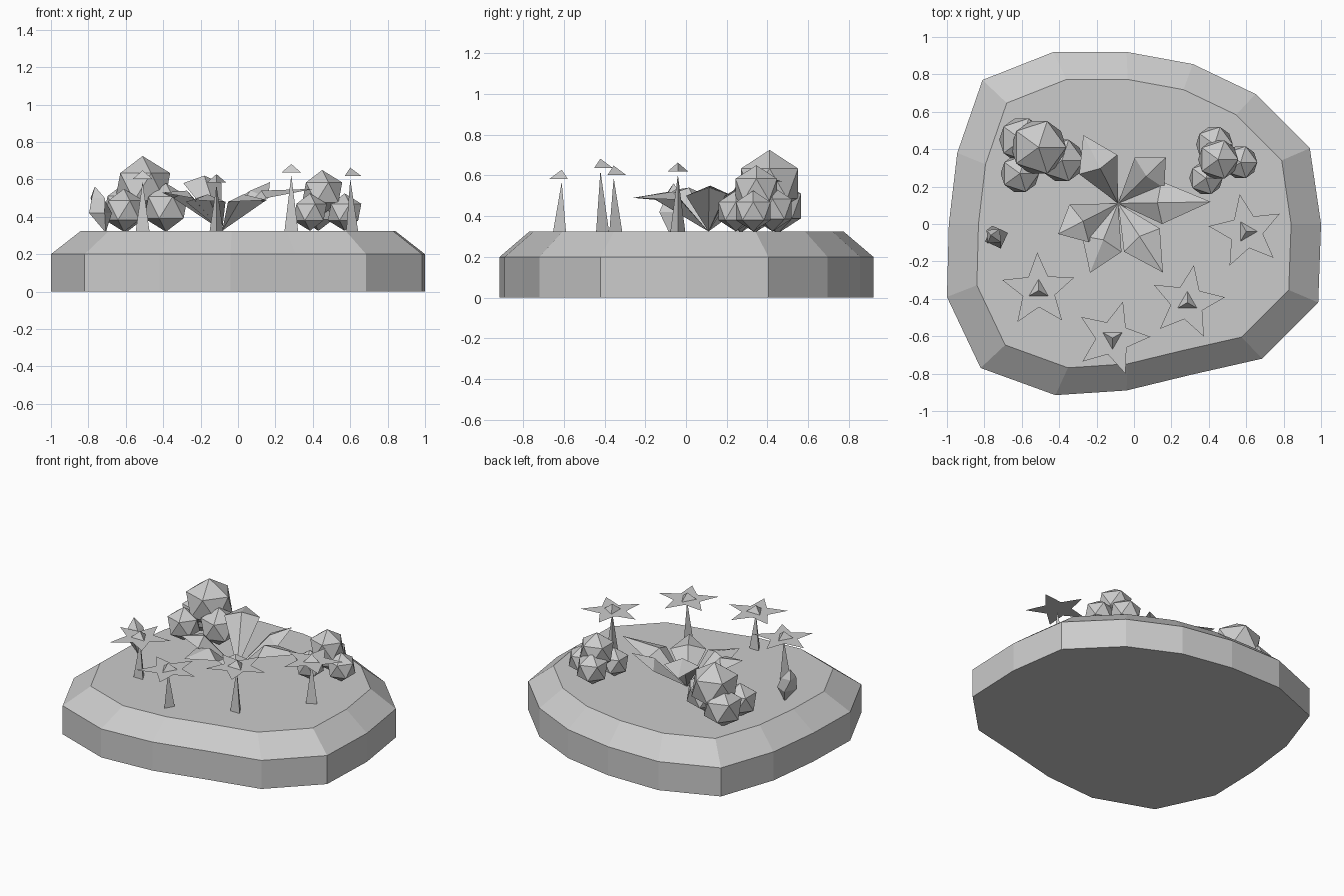
import bpy, bmesh
from math import sin, cos, radians, pi
from mathutils import Vector

if "Cube" in bpy.data.objects:
    bpy.data.objects.remove(bpy.data.objects["Cube"])

GREY = (0.6, 0.6, 0.6, 1)
mat = bpy.data.materials.new("plain_grey")
mat.use_nodes = True
mat.diffuse_color = GREY
next(n for n in mat.node_tree.nodes if n.type == 'BSDF_PRINCIPLED').inputs["Base Color"].default_value = GREY

GROUND = 0.325


def finish(name, bm):
    mesh = bpy.data.meshes.new(name)
    bm.to_mesh(mesh)
    bm.free()
    mesh.materials.append(mat)
    obj = bpy.data.objects.new(name, mesh)
    bpy.context.collection.objects.link(obj)
    return obj


def loft(name, rings, cap_bottom=True, cap_top=True):
    """Skin a list of equal-length point rings."""
    bm = bmesh.new()
    loops = [[bm.verts.new(p) for p in ring] for ring in rings]
    n = len(loops[0])
    for low, high in zip(loops, loops[1:]):
        for i in range(n):
            j = (i + 1) % n
            bm.faces.new((low[i], low[j], high[j], high[i]))
    if cap_bottom:
        bm.faces.new(loops[0][::-1])
    if cap_top:
        bm.faces.new(loops[-1])
    bmesh.ops.remove_doubles(bm, verts=bm.verts, dist=0.0005)
    bmesh.ops.recalc_face_normals(bm, faces=bm.faces)
    return finish(name, bm)


def ring(x, y, z, r, n, turn=0):
    return [(x + r * cos(radians(turn) + 2 * pi * i / n),
             y + r * sin(radians(turn) + 2 * pi * i / n), z) for i in range(n)]


# Ground slab with a bevelled shoulder
outline = [(-0.43, 0.92), (-0.81, 0.77), (-0.945, 0.38), (-0.99, 0), (-1, -0.39),
           (-0.82, -0.77), (-0.42, -0.915), (-0.04, -0.89), (0.31, -0.805),
           (0.685, -0.72), (0.985, -0.42), (1, 0), (0.94, 0.405), (0.65, 0.695),
           (0.315, 0.855), (-0.04, 0.92)]
loft("ground_slab", [[(x * s, y * s, z) for x, y in outline]
                     for s, z in ((1, 0), (1, 0.2), (0.84, GROUND))])


# Bushes: clumps of faceted balls
def bush(name, balls):
    for i, (x, y, z, r) in enumerate(balls):
        bm = bmesh.new()
        bmesh.ops.create_icosphere(bm, subdivisions=1, radius=r)
        bmesh.ops.rotate(bm, verts=bm.verts, cent=(0, 0, 0),
                         matrix=Vector((0, 0, 1)).rotation_difference(Vector((0, 0, 1))).to_matrix())
        finish(f"{name}_ball_{i + 1}", bm).location = (x, y, z)


bush("right_bush", [(-0.51, 0.41, 0.56, 0.165), (-0.6, 0.45, 0.45, 0.135),
                    (-0.61, 0.27, 0.435, 0.115), (-0.385, 0.34, 0.45, 0.13)])
bush("left_bush", [(0.45, 0.345, 0.53, 0.12), (0.43, 0.425, 0.435, 0.11),
                   (0.57, 0.33, 0.425, 0.1), (0.385, 0.245, 0.425, 0.1)])


# Flowers: tapering stem, flat star bloom, small pyramid heart
def flower(name, x, y, z, turn, heart_turn):
    loft(name + "_stem", [ring(x, y, GROUND, 0.042, 3, heart_turn),
                          ring(x, y, z - 0.02, 0.001, 3, heart_turn)])
    bm = bmesh.new()
    points = []
    for i in range(10):
        r = 0.09 if i % 2 else 0.203
        a = radians(turn + 36 * i)
        points.append(bm.verts.new((x + r * cos(a), y + r * sin(a), z)))
    bm.faces.new(points)
    finish(name + "_bloom", bm)
    loft(name + "_heart", [ring(x, y, z, 0.06, 3, heart_turn),
                           ring(x, y, z + 0.045, 0.0001, 3, heart_turn)])


flower("flower_1", -0.51, -0.355, 0.603, 92, 90)
flower("flower_2", -0.115, -0.61, 0.583, 74, -90)
flower("flower_3", 0.285, -0.42, 0.637, 80, 90)
flower("flower_4", 0.6, -0.04, 0.618, 100, 0)

# Closed bud at the side
loft("closed_bud", [ring(-0.71, -0.08, GROUND, 0.006, 4, 20),
                    ring(-0.735, -0.07, 0.42, 0.065, 4, 20),
                    ring(-0.75, -0.065, 0.5, 0.05, 4, 50),
                    ring(-0.765, -0.06, 0.56, 0.002, 4, 50)])

# Broad-leaved plant: each leaf is a folded kite rising from one root
root = Vector((-0.085, 0.11, GROUND))
leaves = [(117, 0.41, 0.57, 0.58), (44, 0.355, 0.585, 0.5), (1, 0.495, 0.55, 0.5),
          (-57, 0.44, 0.49, 0.48), (-112, 0.4, 0.49, 0.48), (-153, 0.36, 0.53, 0.5)]
for i, (angle, reach, tip_z, wing_z) in enumerate(leaves):
    def spot(offset, r, z):
        a = radians(angle + offset)
        return (root.x + r * cos(a), root.y + r * sin(a), z)
    bm = bmesh.new()
    base, ridge, tip = (bm.verts.new(p) for p in (root, spot(0, 0.21, wing_z + 0.04),
                                                  spot(0, reach, tip_z)))
    left, right = (bm.verts.new(spot(o, 0.26, wing_z)) for o in (26, -26))
    for face in ((base, ridge, left), (ridge, tip, left),
                 (base, right, ridge), (right, tip, ridge)):
        bm.faces.new(face)
    finish(f"plant_leaf_{i + 1}", bm)
